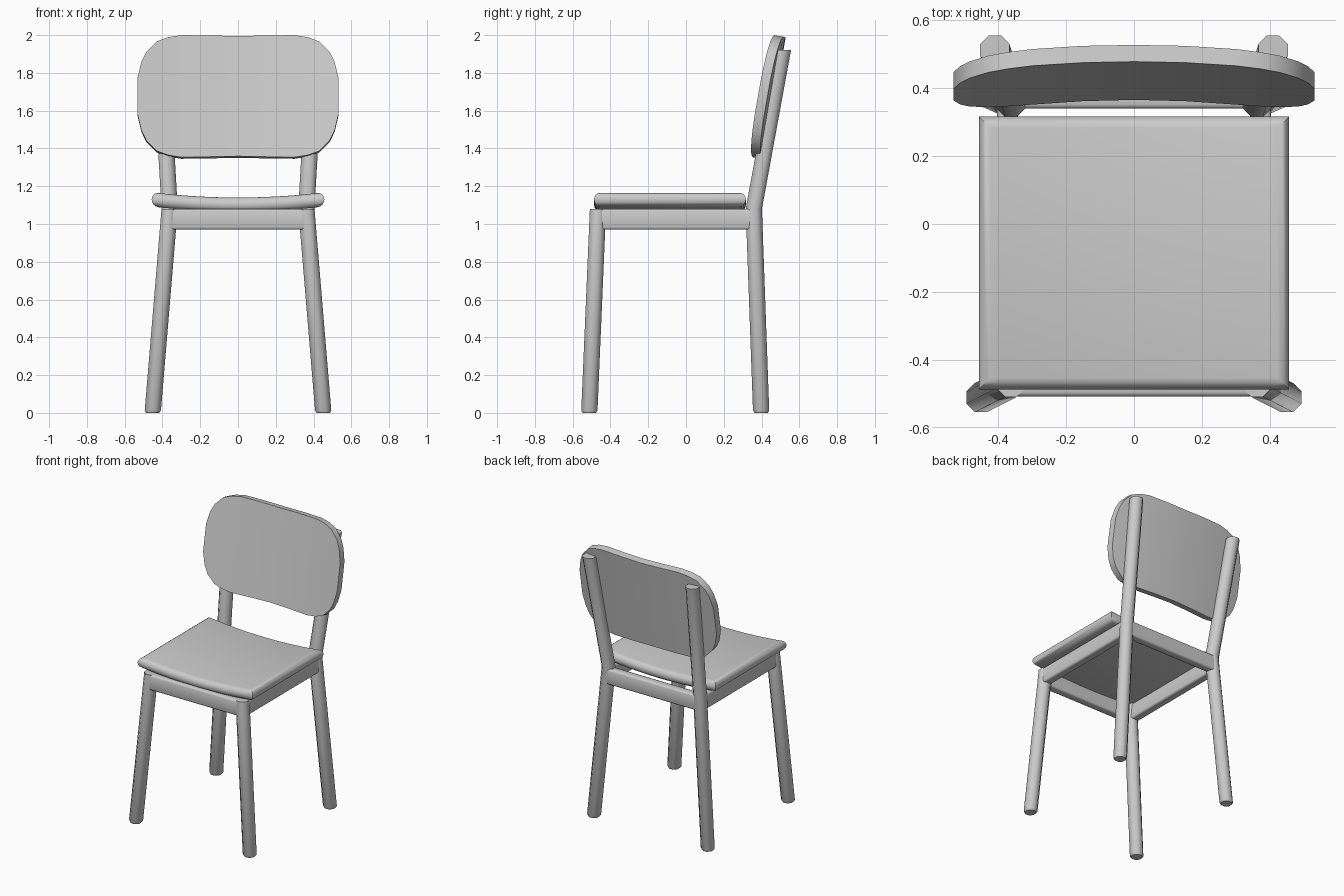
import bpy, bmesh, math
from mathutils import Vector

if "Cube" in bpy.data.objects:
    bpy.data.objects.remove(bpy.data.objects["Cube"])


def finish(bm, name, angle=50):
    bmesh.ops.recalc_face_normals(bm, faces=bm.faces)
    me = bpy.data.meshes.new(name)
    bm.to_mesh(me)
    bm.free()
    ob = bpy.data.objects.new(name, me)
    bpy.context.collection.objects.link(ob)
    bpy.ops.object.select_all(action='DESELECT')
    ob.select_set(True)
    bpy.context.view_layer.objects.active = ob
    bpy.ops.object.shade_smooth_by_angle(angle=math.radians(angle))
    return ob


def loft(bm, rings):
    """Skin a stack of equal closed rings and cap both ends."""
    vr = [[bm.verts.new(p) for p in r] for r in rings]
    n = len(vr[0])
    for a, b in zip(vr, vr[1:]):
        for i in range(n):
            j = (i + 1) % n
            bm.faces.new((a[i], a[j], b[j], b[i]))
    bm.faces.new(vr[0])
    bm.faces.new(vr[-1])


def octagon(c, half):
    r = half / math.cos(math.pi / 8)
    return [(c[0] + r * math.cos((k + .5) * math.pi / 4),
             c[1] + r * math.sin((k + .5) * math.pi / 4), c[2]) for k in range(8)]


def leg(name, path, half=0.043):
    # foot has a small chamfer, then the octagonal section follows the path
    bm = bmesh.new()
    start, nxt = Vector(path[0]), Vector(path[1])
    rings = [octagon(start, half * .82), octagon(start.lerp(nxt, .012), half)]
    rings += [octagon(p, half) for p in path[1:]]
    loft(bm, rings)
    return finish(bm, name)


def rail(name, lo, hi):
    bm = bmesh.new()
    bmesh.ops.create_cube(bm, size=1)
    for v in bm.verts:
        v.co = [lo[k] if v.co[k] < 0 else hi[k] for k in range(3)]
    axis = 0 if hi[0] - lo[0] > hi[1] - lo[1] else 1
    long_edges = [e for e in bm.edges
                  if abs(e.verts[0].co[axis] - e.verts[1].co[axis]) > .1]
    bmesh.ops.bevel(bm, geom=long_edges, offset=.012, segments=2,
                    profile=.5, affect='EDGES')
    return finish(bm, name)


# legs: the back pair bends at the seat and runs up as back posts
for s, side in ((-1, "left"), (1, "right")):
    leg("front_leg_" + side, [(s * .452, -.512, 0), (s * .362, -.466, 1.08)])
    leg("back_leg_" + side, [(s * .452, .398, 0), (s * .362, .359, 1.08),
                             (s * .41, .513, 1.92)])

# seat frame
Z0, Z1 = .97, 1.08
rail("front_rail", (-.362, -.508, Z0), (.362, -.448, Z1))
rail("back_rail", (-.362, .34, Z0), (.362, .40, Z1))
for s, side in ((-1, "left"), (1, "right")):
    a, b = sorted((s * .342, s * .403))
    rail("side_rail_" + side, (a, -.466, Z0), (b, .36, Z1))

# seat: rounded slab, dished across its width
bm = bmesh.new()
X, Y0, Y1, R, T = .457, -.487, .317, .034, .075
rings = []
for k in range(9):
    a = -math.pi / 2 + math.pi * k / 8
    d = R * (1 - math.cos(a))
    z = 1.065 + T / 2 + T / 2 * math.sin(a)
    rings.append([(-X + d, Y0 + d, z), (X - d, Y0 + d, z),
                  (X - d, Y1 - d, z), (-X + d, Y1 - d, z)])
loft(bm, rings)
for k in range(-5, 6):
    bmesh.ops.bisect_plane(bm, geom=bm.verts[:] + bm.edges[:] + bm.faces[:],
                           plane_co=(k * .08, 0, 0), plane_no=(1, 0, 0))
for v in bm.verts:
    v.co.z += .028 * (v.co.x / X) ** 2
finish(bm, "seat")

# backrest: rounded outline as columns (x, half height), bowed and leaning back
half = [(0, .318), (.15, .321), (.3, .323), (.37, .312), (.43, .29),
        (.485, .235), (.512, .18), (.532, .095)]
cols = [(-x, h) for x, h in half[:0:-1]] + half
lean, CZ, THICK = .177, 1.677, .05
normal = Vector((0, 1, -lean)).normalized() * THICK


def back_point(x, z):
    return Vector((x, .365 + lean * (z - 1.355) - .145 * x * x, z))


bm = bmesh.new()
grid = [(bm.verts.new(back_point(x, CZ - h)), bm.verts.new(back_point(x, CZ + h)))
        for x, h in cols]
faces = [bm.faces.new((a[0], b[0], b[1], a[1])) for a, b in zip(grid, grid[1:])]
ext = bmesh.ops.extrude_face_region(bm, geom=faces, use_keep_orig=True)
for v in ext["geom"]:
    if isinstance(v, bmesh.types.BMVert):
        v.co += normal
finish(bm, "backrest", 40)
